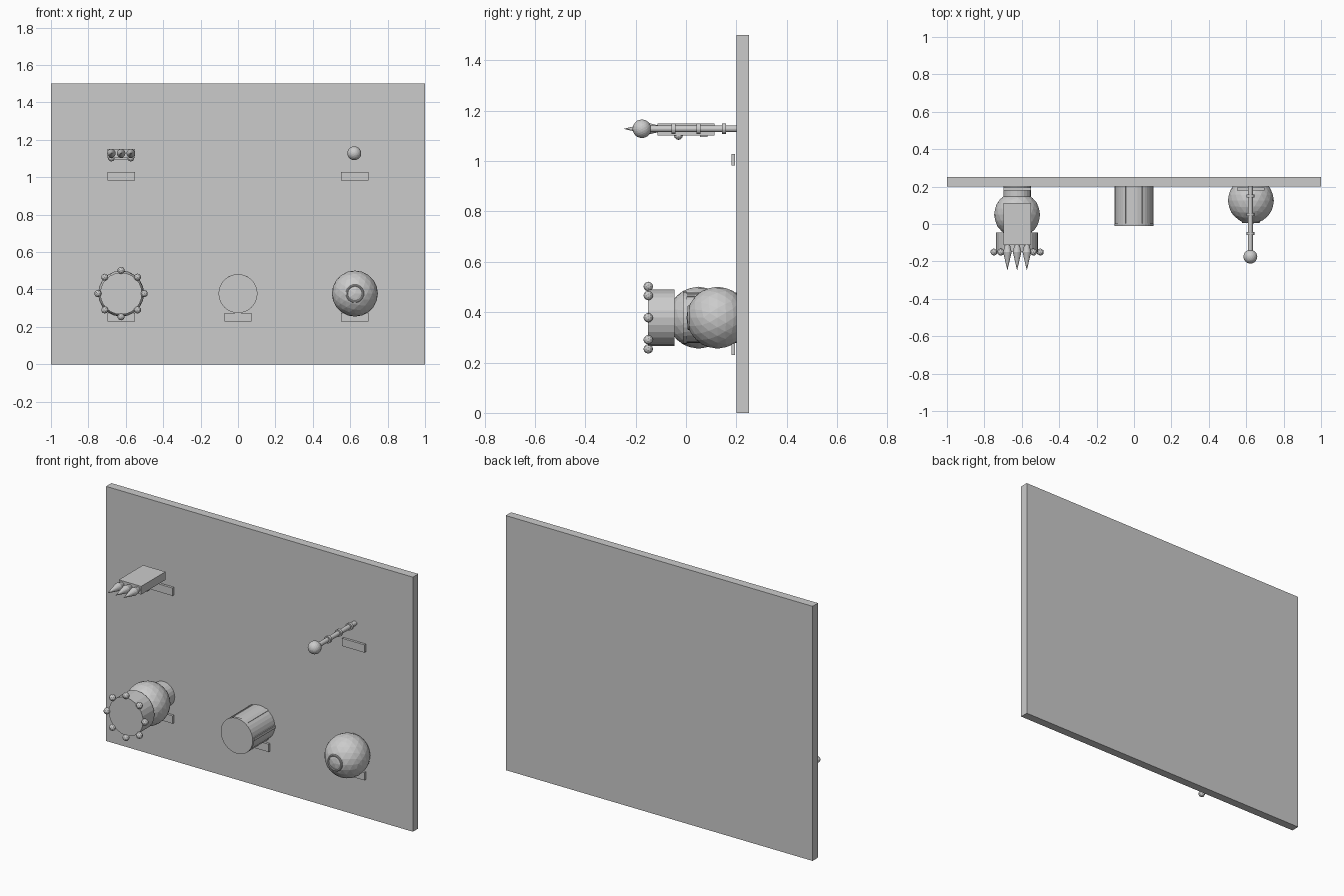
import bpy, math
from mathutils import Vector

if "Cube" in bpy.data.objects:
    bpy.data.objects.remove(bpy.data.objects["Cube"])

def finish(name, angle=None):
    ob = bpy.context.object
    ob.name = name
    if angle:
        bpy.ops.object.shade_smooth_by_angle(angle=math.radians(angle))
    return ob

def box(name, x, y, z, roll=0):
    # x, y, z are (min, max) ranges
    bpy.ops.mesh.primitive_cube_add(size=1, location=[sum(r) / 2 for r in (x, y, z)], rotation=(0, roll, 0))
    ob = finish(name)
    ob.scale = [r[1] - r[0] for r in (x, y, z)]
    return ob

def rod(name, x, z, y0, y1, r0, r1=None, sides=24):
    # round bar or cone along y; r0 at the front, r1 at the back
    r1 = r0 if r1 is None else r1
    bpy.ops.mesh.primitive_cone_add(vertices=sides, radius1=r1, radius2=r0, depth=y1 - y0,
                                    location=(x, (y0 + y1) / 2, z), rotation=(math.pi / 2, 0, 0))
    return finish(name)

def ball(name, loc, r, sub=3):
    bpy.ops.mesh.primitive_ico_sphere_add(subdivisions=sub, radius=r, location=loc,
                                          rotation=(math.pi / 2, 0, 0))
    return finish(name)

# Display wall
box("wall", (-1, 1), (0.2, 0.25), (0, 1.5))

# Label plates
for x, z in ((-0.625, 1.005), (0.625, 1.005), (-0.625, 0.252), (0, 0.252), (0.625, 0.252)):
    box("label_plate", (x - 0.073, x + 0.073), (0.18, 0.194), (z - 0.023, z + 0.023))

# Clawed gauntlet
box("gauntlet_plate", (-0.698, -0.552), (-0.113, 0.113), (1.102, 1.15))
for x in (-0.677, -0.625, -0.573):
    rod("claw_base", x, 1.128, -0.15, -0.105, 0.023, 0.012, 16)
    rod("claw_tip", x, 1.128, -0.248, -0.15, 0, 0.023, 16)
for x in (-0.677, -0.573):
    ball("gauntlet_stud", (x, -0.03, 1.102), 0.018, 2)
box("gauntlet_strap", (-0.66, -0.59), (0.055, 0.085), (1.095, 1.105))

# Sceptre
SX, SZ = 0.622, 1.128
rod("sceptre_shaft", SX, SZ, -0.16, 0.2, 0.0135)
ball("sceptre_orb", (SX, -0.175, SZ), 0.037)
for y in (-0.05, 0.05, 0.15):
    rod("sceptre_ring", SX, SZ, y - 0.008, y + 0.008, 0.021)

# Vase with beaded rim
VX, VZ = -0.625, 0.378
ball("vase_body", (VX, 0.05, VZ), 0.123)
rod("vase_neck", VX, VZ, -0.15, -0.045, 0.112)
rod("vase_foot", VX, VZ, 0.14, 0.2, 0.073)
for i in range(8):
    a = i * math.pi / 4
    ball("rim_bead", (VX + 0.124 * math.cos(a), -0.15, VZ + 0.124 * math.sin(a)), 0.019, 2)

# Drum with raised ribs
rod("drum_body", 0, VZ, 0, 0.2, 0.1, sides=32)
rod("drum_cap", 0, VZ, -0.012, 0.003, 0.104, sides=32)
for i in range(6):
    a = math.radians(30 + 60 * i)
    cx, cz = 0.099 * math.sin(a), VZ + 0.099 * math.cos(a)
    box("drum_rib", (cx - 0.008, cx + 0.008), (0.003, 0.2), (cz - 0.005, cz + 0.005), a)

# Orb with front ring
ball("orb", (0.625, 0.125, VZ), 0.123)
bpy.ops.mesh.primitive_torus_add(major_segments=24, minor_segments=8, major_radius=0.043, minor_radius=0.006,
                                 location=(0.625, 0.011, VZ), rotation=(math.pi / 2, 0, 0))
finish("orb_ring")
